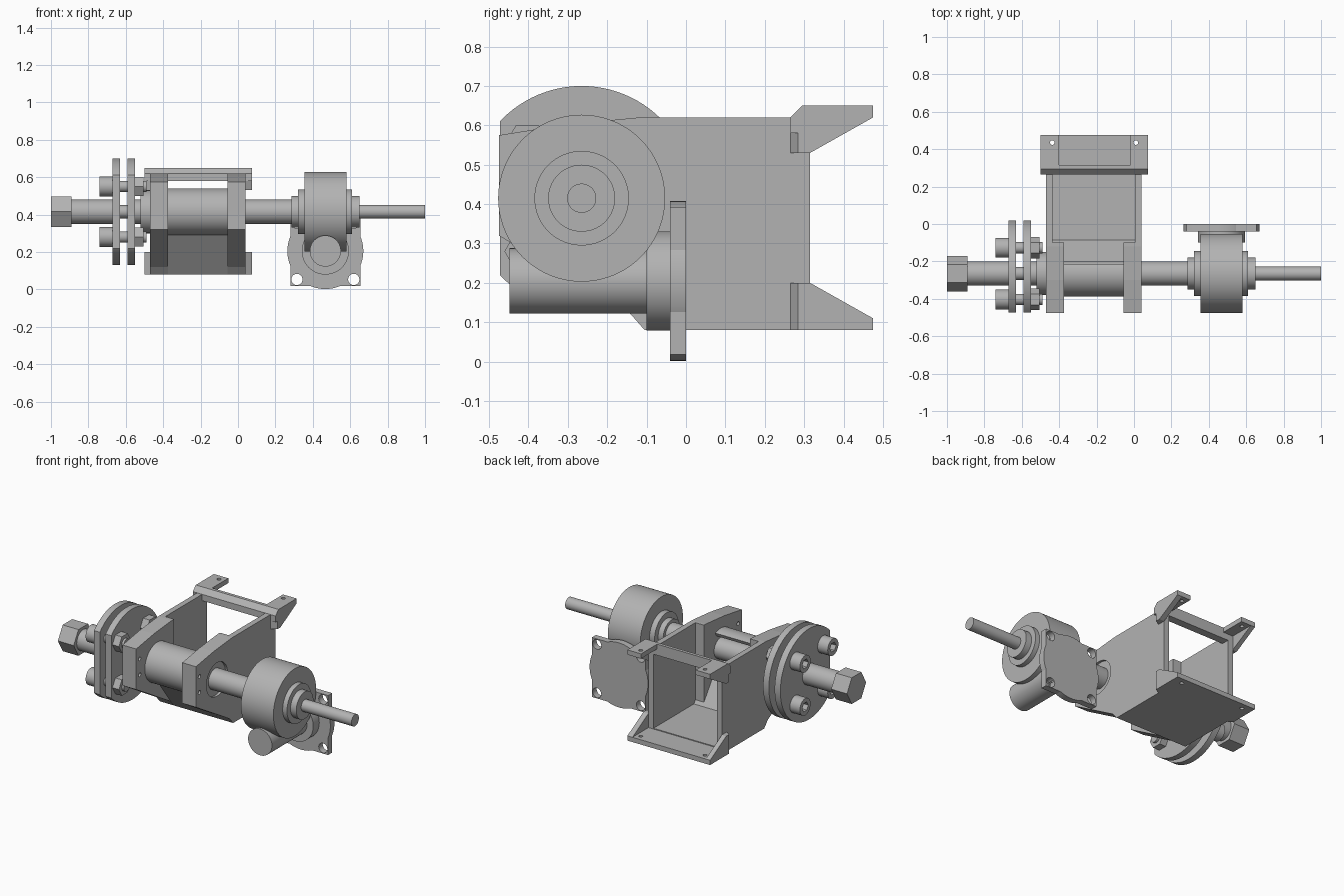
import bpy, bmesh
from math import sin, cos, pi, radians
from mathutils import Vector

if "Cube" in bpy.data.objects:
    bpy.data.objects.remove(bpy.data.objects["Cube"])

GREY = (0.45, 0.45, 0.45, 1)
mat = bpy.data.materials.new("steel_grey")
mat.use_nodes = True
mat.diffuse_color = GREY
mat.node_tree.nodes["Principled BSDF"].inputs["Base Color"].default_value = GREY

AY, AZ = -0.265, 0.415      # main shaft axis
MX, MZ = 0.467, 0.205       # motor axis
XL, XR = -0.47, 0.04        # hopper outer sides


def prism(name, axis, outline, lo, hi):
    """Extrude a 2D outline along an axis; outline holds the other two coordinates in xyz order."""
    def place(p, t):
        c = list(p)
        c.insert("xyz".index(axis), t)
        return Vector(c)
    bm = bmesh.new()
    face = bm.faces.new([bm.verts.new(place(p, lo)) for p in outline])
    out = bmesh.ops.extrude_face_region(bm, geom=[face])
    shift = place((0, 0), hi - lo)
    bmesh.ops.translate(bm, vec=shift, verts=[v for v in out["geom"] if isinstance(v, bmesh.types.BMVert)])
    bmesh.ops.recalc_face_normals(bm, faces=bm.faces)
    me = bpy.data.meshes.new(name)
    bm.to_mesh(me)
    bm.free()
    me.materials.append(mat)
    ob = bpy.data.objects.new(name, me)
    bpy.context.collection.objects.link(ob)
    return ob


def arc(cu, cv, r, a0, a1, n):
    return [(cu + r * cos(radians(a0 + (a1 - a0) * i / n)),
             cv + r * sin(radians(a0 + (a1 - a0) * i / n))) for i in range(n + 1)]


def smooth(ob):
    bpy.ops.object.select_all(action="DESELECT")
    ob.select_set(True)
    bpy.context.view_layer.objects.active = ob
    bpy.ops.object.shade_smooth_by_angle(angle=radians(25))


def rod(name, axis, cu, cv, r, lo, hi, sides=64):
    ob = prism(name, axis, arc(cu, cv, r, 0, 360, sides)[:-1], lo, hi)
    if sides > 6:
        smooth(ob)
    return ob


def box(name, x, y, z):
    return prism(name, "z", [(x[0], y[0]), (x[1], y[0]), (x[1], y[1]), (x[0], y[1])], *z)


def boolean(ob, other, operation="DIFFERENCE"):
    mod = ob.modifiers.new("cut", "BOOLEAN")
    mod.operation, mod.object, mod.solver = operation, other, "EXACT"
    bpy.context.view_layer.objects.active = ob
    bpy.ops.object.modifier_apply(modifier=mod.name)
    bpy.data.objects.remove(other)


# Main shaft, drive hex and output shaft
rod("drive_hex", "x", AY, AZ, 0.095, -1, -0.89, 6)
rod("input_shaft", "x", AY, AZ, 0.065, -0.89, -0.63)
rod("coupling_pin", "x", AY, AZ, 0.035, -0.64, -0.58, 32)
rod("main_shaft", "x", AY, AZ, 0.065, -0.59, 0.29)
rod("output_shaft", "x", AY, AZ, 0.037, 0.65, 1, 48)

# Coupling discs with a flat front, and four bolts
for i, x in enumerate((-0.67, -0.59)):
    disc = rod(f"coupling_disc_{i}", "x", AY, AZ, 0.285, x, x + 0.04, 96)
    boolean(disc, box("cutter", (-0.8, -0.4), (-0.8, -0.472), (0, 1)))
    smooth(disc)
for sy in (-1, 1):
    for sz in (-1, 1):
        y, z = AY + sy * 0.138, AZ + sz * 0.135
        rod("bolt_shank", "x", y, z, 0.03, -0.68, -0.49, 32)
        head = rod("bolt_head", "x", y, z, 0.053, -0.74, -0.67, 40)
        boolean(head, rod("cutter", "x", y, z, 0.03, -0.8, -0.705, 6))
        smooth(head)
        rod("bolt_nut", "x", y, z, 0.058, -0.55, -0.505, 6)
rod("bearing_flange", "x", AY, AZ, 0.115, -0.52, -0.46)

# Hopper side plates: full thin wall plus thick front arm
wall = [(-0.475, 0.32), (-0.475, 0.575), (-0.3, 0.603), (-0.12, 0.62), (0.315, 0.62),
        (0.315, 0.08), (-0.105, 0.08), (-0.14, 0.12)]
arm = wall[:4] + [(-0.1, 0.62), (-0.1, 0.08)] + wall[6:]
for side, x0, x1, a0, a1 in (("right", XL, -0.435, XL, -0.375), ("left", 0.005, XR, -0.055, XR)):
    plate = prism(side + "_plate", "x", wall, x0, x1)
    boolean(plate, prism("arm", "x", arm, a0, a1), "UNION")
    for z in (0.4, 0.5):
        boolean(plate, rod("cutter", "x", -0.44, z, 0.012, a0 - 0.1, a1 + 0.1, 16))
    if side == "left":
        boolean(plate, rod("cutter", "x", AY, AZ, 0.105, XR - 0.015, 0.1))

# Open tube running into the hopper floor
trough = (arc(AY, AZ, 0.124, 65, 270, 40)
          + [(-0.105, 0.08), (0.315, 0.08), (0.315, 0.115), (-0.085, 0.115)]
          + arc(AY, AZ, 0.1, 290, 65, 40))
smooth(prism("feed_trough", "x", trough, -0.45, 0.02))

# Rear mounting frame
FL, FR = -0.5, 0.075
prism("top_beam", "x", [(0.265, 0.58), (0.265, 0.62), (0.295, 0.65), (0.315, 0.65), (0.315, 0.58)], FL, FR)
lower = box("lower_flange", (FL, FR), (0.285, 0.475), (0.08, 0.11))
tabs = [box("right_tab", (FL, -0.4), (0.3, 0.475), (0.62, 0.65)),
        box("left_tab", (-0.02, FR), (0.3, 0.475), (0.62, 0.65))]
for ob, xs in ((lower, (-0.437, 0.01)), (tabs[0], (-0.437,)), (tabs[1], (0.01,))):
    for x in xs:
        boolean(ob, rod("cutter", "z", x, 0.435, 0.012, 0, 1, 16))
for outer, inner in ((FL, XL), (FR, XR)):
    lo, hi = sorted((outer, inner))
    prism("lower_gusset", "x", [(0.285, 0.08), (0.475, 0.08), (0.475, 0.11), (0.315, 0.2), (0.285, 0.2)], lo, hi)
    prism("upper_gusset", "x", [(0.285, 0.64), (0.475, 0.65), (0.475, 0.62), (0.315, 0.53), (0.285, 0.53)], lo, hi)
    for z0, z1 in ((0.08, 0.2), (0.53, 0.62)):
        prism("gusset_chamfer", "z", [(inner, 0.265), (outer, 0.285), (inner, 0.285)], z0, z1)

# Gear housing with stepped hubs
rod("gear_housing", "x", AY, AZ, 0.212, 0.355, 0.58, 96)
rod("gear_hub", "x", AY, AZ, 0.12, 0.32, 0.61)
rod("gear_bearing", "x", AY, AZ, 0.085, 0.285, 0.65)

# Worm barrel and motor mounting plate
rod("worm_barrel", "y", MX, MZ, 0.083, -0.448, -0.09)
rod("motor_neck", "y", MX, MZ, 0.126, -0.1, -0.03)
motor_plate = rod("motor_plate", "y", MX, MZ, 0.203, -0.04, 0, 96)
h = 0.187
boolean(motor_plate, box("corners", (MX - h, MX + h), (-0.04, 0), (MZ - h, MZ + h)), "UNION")
for sx in (-1, 1):
    for sz in (-1, 1):
        boolean(motor_plate, rod("cutter", "y", MX + sx * 0.152, MZ + sz * 0.152, 0.03, -0.1, 0.1, 32))
smooth(motor_plate)
